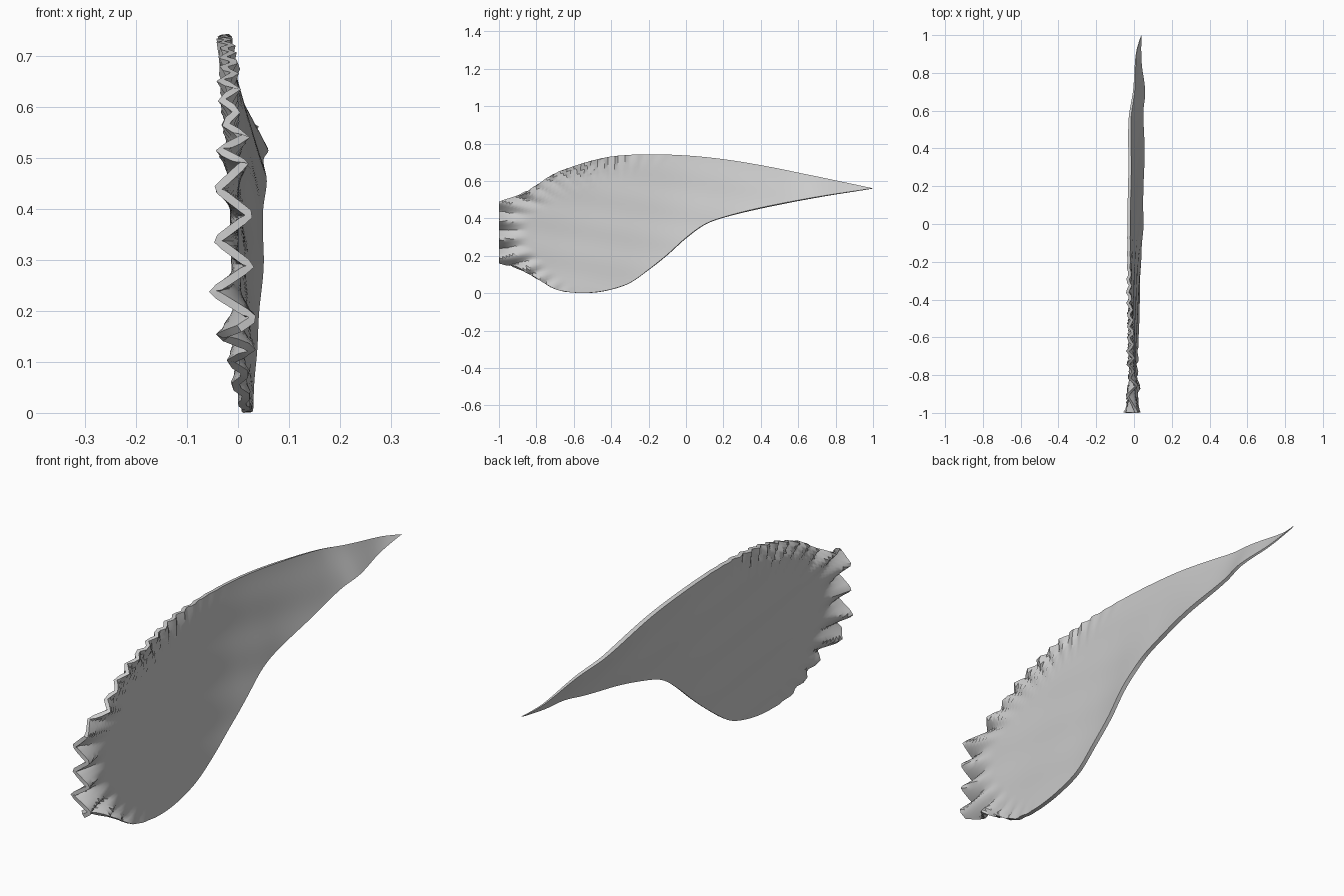
import bpy, math, random

if "Cube" in bpy.data.objects:
    bpy.data.objects.remove(bpy.data.objects["Cube"])

random.seed(4)

# Outline (y, z) and sideways lean (y, x) of the upper and lower edges
TOP = [(-1, .49), (-.93, .508), (-.85, .545), (-.78, .59), (-.7, .64), (-.55, .695), (-.4, .73),
       (-.2, .741), (0, .735), (.2, .715), (.4, .682), (.7, .622), (1, .56)]
LOW = [(-1, .165), (-.9, .135), (-.8, .08), (-.7, .022), (-.6, .003), (-.5, .003), (-.4, .02),
       (-.3, .055), (-.2, .125), (-.1, .205), (0, .295), (.1, .367), (.2, .405), (.4, .455),
       (.7, .513), (1, .56)]
TOP_X = [(-1, -.01), (-.6, -.02), (-.2, -.028), (.2, -.022), (.55, -.02), (.7, 0), (.9, .012), (1, .04)]
LOW_X = [(-1, -.01), (-.6, .014), (-.2, .03), (0, .042), (.2, .04), (.4, .05), (.6, .045),
         (.7, .053), (.85, .037), (1, .04)]


def curve(pts, y):
    """Smooth cubic interpolation through the given points."""
    n = len(pts)
    i = next((k for k in range(n - 2) if y < pts[k + 1][0]), n - 2)

    def slope(k):
        a, b = pts[max(k - 1, 0)], pts[min(k + 1, n - 1)]
        return (b[1] - a[1]) / (b[0] - a[0])
    (y0, z0), (y1, z1) = pts[i], pts[i + 1]
    h = y1 - y0
    t = (y - y0) / h
    return ((2 * t**3 - 3 * t**2 + 1) * z0 + (t**3 - 2 * t**2 + t) * h * slope(i)
            + (3 * t**2 - 2 * t**3) * z1 + (t**3 - t**2) * h * slope(i + 1))


# Uneven zigzag of ridge offsets, running around the ragged edge
ridges = [(-1 if k % 2 else 1) * random.uniform(.5, 1.1) for k in range(80)]


def ruffle(y, z, top, low):
    end_d = y + 1
    top_d = (top - z) + max(0, y + .4) * .35
    low_d = (z - low) + max(0, y + .85) * .5
    d = min(end_d, top_d, low_d)
    fall = max(0, 1 - d / .16) ** 1.2
    fade = min(1, max(0, (-.05 - y) / .75)) ** .6
    ang = (math.atan2(z - .33, -(y + .35)) + math.pi) * 13
    k = int(ang)
    t = ang - k
    wave = ridges[k % 80] * (1 - t) + ridges[(k + 1) % 80] * t
    amp = .024 + .018 * max(0, 1 - end_d / .25)
    return wave * fall * fade * amp


# Thin leaf-shaped sheet
NU, NV = 110, 40
verts, faces = [], []
for i in range(NU):
    y = -1 + 2 * i / NU
    top, low = curve(TOP, y), curve(LOW, y)
    tx, lx = curve(TOP_X, y), curve(LOW_X, y)
    for j in range(NV + 1):
        v = j / NV
        z = low + (top - low) * v
        x = lx + (tx - lx) * v + ruffle(y, z, top, low)
        x += .0025 * math.sin(9 * y + 14 * z) * math.sin(20 * z - 3 * y)
        verts.append((x, y, z))
row = NV + 1
for i in range(NU - 1):
    for j in range(NV):
        a = i * row + j
        faces.append((a, a + row, a + row + 1, a + 1))
tip = len(verts)
verts.append((.04, 1, .56))
last = (NU - 1) * row
faces += [(last + j, tip, last + j + 1) for j in range(NV)]

mesh = bpy.data.meshes.new("leaf_blade")
mesh.from_pydata(verts, [], faces)
leaf = bpy.data.objects.new("leaf_blade", mesh)
bpy.context.collection.objects.link(leaf)

# Thickness, thinning towards the tip
group = leaf.vertex_groups.new(name="thickness")
for v in mesh.vertices:
    group.add([v.index], min(1, .15 + (1 - v.co.y) * 1.6), 'REPLACE')
solid = leaf.modifiers.new("thickness", 'SOLIDIFY')
solid.thickness = .016
solid.offset = 0
solid.vertex_group = "thickness"

bpy.context.view_layer.objects.active = leaf
leaf.select_set(True)
bpy.ops.object.modifier_apply(modifier=solid.name)

# Trim solidified ridges back to the outline limits
for v in mesh.vertices:
    v.co.y = max(-1, min(1, v.co.y))
    v.co.z = max(0, v.co.z)
bpy.ops.object.shade_smooth_by_angle(angle=math.radians(35))
